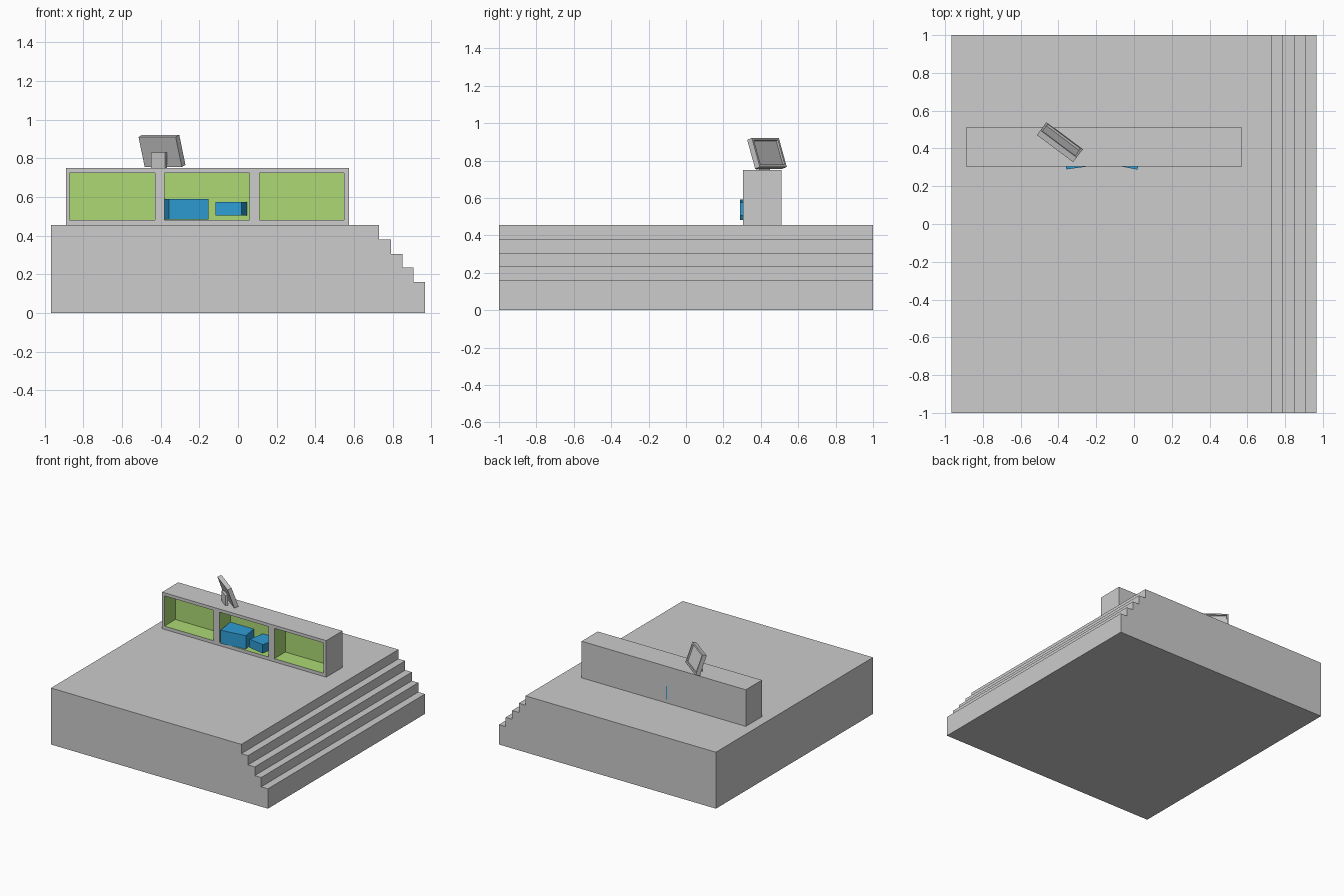
import bpy, bmesh, math
from mathutils import Matrix, Vector

if "Cube" in bpy.data.objects:
    bpy.data.objects.remove(bpy.data.objects["Cube"])


def material(name, rgb):
    m = bpy.data.materials.new(name)
    lin = [(c / 255 / 12.92) if c < 11 else ((c / 255 + 0.055) / 1.055) ** 2.4 for c in rgb]
    m.diffuse_color = (*lin, 1)
    m.use_nodes = True
    m.node_tree.nodes["Principled BSDF"].inputs["Base Color"].default_value = m.diffuse_color
    return m


GREY = material("grey", (204, 204, 204))
GREEN = material("green", (172, 217, 116))
BLUE = material("blue", (46, 157, 213))


def finish(name, bm, mats, matrix=None):
    bmesh.ops.recalc_face_normals(bm, faces=bm.faces)
    mesh = bpy.data.meshes.new(name)
    bm.to_mesh(mesh)
    bm.free()
    for m in mats:
        mesh.materials.append(m)
    ob = bpy.data.objects.new(name, mesh)
    if matrix:
        ob.matrix_world = matrix
    bpy.context.collection.objects.link(ob)
    return ob


def box_mesh(size):
    bm = bmesh.new()
    bmesh.ops.create_cube(bm, size=1)
    bmesh.ops.scale(bm, vec=size, verts=bm.verts)
    return bm


def place(x, y, z, turn=0, tilt=0):
    return (Matrix.Translation((x, y, z)) @ Matrix.Rotation(math.radians(turn), 4, 'Z')
            @ Matrix.Rotation(math.radians(tilt), 4, 'X'))


# Platform with steps down its right side
profile = [(0.967, 0), (-0.967, 0), (-0.967, 0.455)]
for x, z, below in [(0.73, 0.455, 0.38), (0.79, 0.38, 0.305), (0.85, 0.305, 0.235),
                    (0.907, 0.235, 0.16)]:
    profile += [(x, z), (x, below)]
profile.append((0.967, 0.16))
bm = bmesh.new()
face = bm.faces.new([bm.verts.new((x, -1, z)) for x, z in profile])
ext = bmesh.ops.extrude_face_region(bm, geom=[face], use_keep_orig=True)
bmesh.ops.translate(bm, vec=(0, 2, 0), verts=[v for v in ext["geom"] if isinstance(v, bmesh.types.BMVert)])
finish("stepped_platform", bm, [GREY])

# Low cabinet: a gridded front whose three wide cells are pushed in and coloured
XS = [-0.89, -0.87, -0.43, -0.38, 0.06, 0.11, 0.548, 0.573]
ZS = [0.455, 0.481, 0.725, 0.75]
FRONT, BACK, RECESS = 0.305, 0.51, 0.14
bm = bmesh.new()
grid = [[bm.verts.new((x, FRONT, z)) for x in XS] for z in ZS]
openings = []
for j in range(len(ZS) - 1):
    for i in range(len(XS) - 1):
        f = bm.faces.new((grid[j][i], grid[j][i + 1], grid[j + 1][i + 1], grid[j + 1][i]))
        if j == 1 and i % 2 == 1:
            openings.append(f)
rim = [e for e in bm.edges if e.is_boundary]
ext = bmesh.ops.extrude_edge_only(bm, edges=rim)["geom"]
back_verts = [v for v in ext if isinstance(v, bmesh.types.BMVert)]
bmesh.ops.translate(bm, vec=(0, BACK - FRONT, 0), verts=back_verts)
bmesh.ops.contextual_create(bm, geom=[e for e in ext if isinstance(e, bmesh.types.BMEdge)
                                      and e.is_boundary])
inner = bmesh.ops.extrude_discrete_faces(bm, faces=openings)["faces"]
for f in inner:
    bmesh.ops.translate(bm, vec=(0, RECESS, 0), verts=f.verts)
    f.material_index = 1
    for e in f.edges:
        for side in e.link_faces:
            side.material_index = 1
finish("display_cabinet", bm, [GREY, GREEN])


# Two blue boxes in the middle compartment, placed by their leading front corner
def blue_box(name, corner, size, turn, side):
    m = place(*corner, turn) @ Matrix.Translation((side * size[0] / 2, size[1] / 2, size[2] / 2))
    finish(name, box_mesh(size), [BLUE], m)


blue_box("large_box", (-0.358, 0.289, 0.483), (0.207, 0.195, 0.108), 8, 1)
blue_box("small_box", (0.018, 0.288, 0.505), (0.136, 0.145, 0.07), -11, -1)

# Tilted screen with a recessed panel, and its upright stand
TURN = -36.9
bm = box_mesh((0.24, 0.033, 0.164))
panel = max(bm.faces, key=lambda f: f.calc_center_median().y)
bmesh.ops.inset_region(bm, faces=[panel], thickness=0.018)
inner = bmesh.ops.extrude_discrete_faces(bm, faces=[panel])["faces"][0]
bmesh.ops.translate(bm, vec=(0, -0.012, 0), verts=inner.verts)
finish("screen", bm, [GREY], place(-0.393, 0.433, 0.838, TURN, 19))
finish("screen_stand", box_mesh((0.09, 0.02, 0.08)), [GREY], place(-0.408, 0.413, 0.79, TURN))
